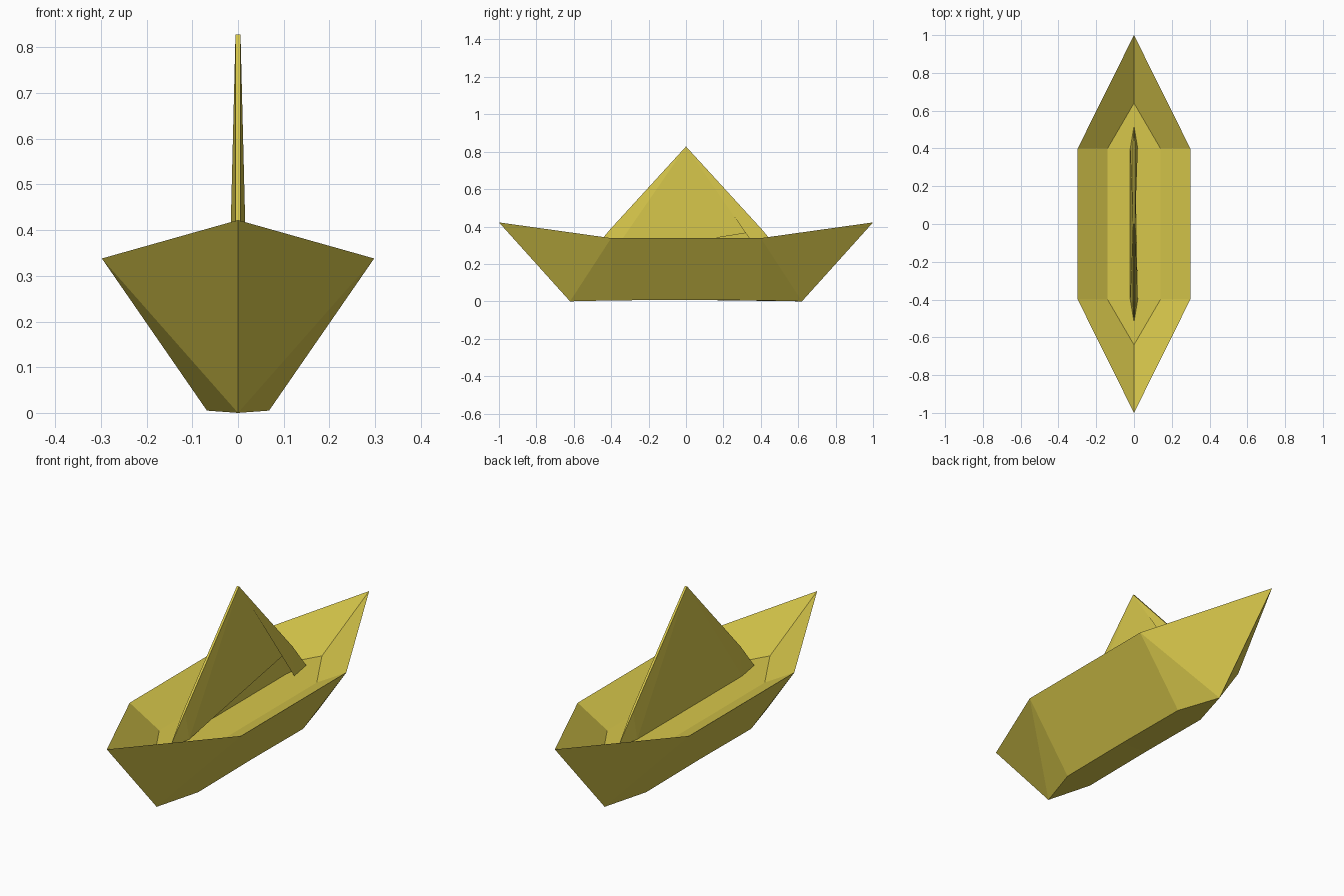
import bpy

if "Cube" in bpy.data.objects:
    bpy.data.objects.remove(bpy.data.objects["Cube"])

paper = bpy.data.materials.new("yellow_paper")
paper.diffuse_color = (0.68, 0.57, 0.07, 1)
paper.use_nodes = True
paper.node_tree.nodes["Principled BSDF"].inputs["Base Color"].default_value = paper.diffuse_color


def ring(tip_y, tip_z, side_x, side_y, side_z, mid_z=None):
    """Eight-point boat-shaped loop: pointed ends, straight sides."""
    m = side_z if mid_z is None else mid_z
    return [(0, -tip_y, tip_z), (side_x, -side_y, side_z), (side_x, 0, m),
            (side_x, side_y, side_z), (0, tip_y, tip_z), (-side_x, side_y, side_z),
            (-side_x, 0, m), (-side_x, -side_y, side_z)]


def make(name, verts, faces):
    me = bpy.data.meshes.new(name)
    me.from_pydata(verts, [], faces)
    me.materials.append(paper)
    ob = bpy.data.objects.new(name, me)
    bpy.context.collection.objects.link(ob)


# Hull: bottom loop, sharp rim, inner floor loop
loops = [ring(0.62, 0.0, 0.068, 0.4, 0.005, 0.008),
         ring(1.0, 0.422, 0.298, 0.4, 0.338),
         ring(0.64, 0.247, 0.14, 0.4, 0.247)]
verts = [p for l in loops for p in l]
faces = []
for k in range(2):
    for i in range(8):
        j = (i + 1) % 8
        a, b, c, d = k * 8 + i, k * 8 + j, k * 8 + 8 + j, k * 8 + 8 + i
        # the folded ends crease from the rim shoulder to the keel tip
        if k == 0 and i in (0, 4):
            faces += [(a, b, c), (a, c, d)]
        elif k == 0 and i in (3, 7):
            faces += [(a, b, d), (b, c, d)]
        else:
            faces.append((a, b, c, d))
faces += [(0, 7, 6, 2, 1), (2, 6, 5, 4, 3), tuple(range(16, 24))]
make("hull", verts, faces)

# Sail: thin folded triangle with narrow edge strips and pointed feet
t = 0.0055
sail = [(-t, 0, 0.828), (t, 0, 0.828)]
for s in (-1, 1):
    sail += [(-t, s * 0.41, 0.38), (t, s * 0.41, 0.38),
             (-0.02, s * 0.4, 0.247), (0.02, s * 0.4, 0.247), (0, s * 0.52, 0.247)]
sail_faces = [(1, 5, 8), (1, 3, 5), (1, 8, 10), (0, 9, 4), (0, 4, 2), (0, 7, 9),
              (0, 2, 3, 1), (2, 6, 3), (2, 4, 6), (3, 6, 5),
              (0, 1, 8, 7), (7, 8, 11), (7, 11, 9), (8, 10, 11),
              (4, 9, 11, 10, 5, 6)]
make("sail", sail, sail_faces)
